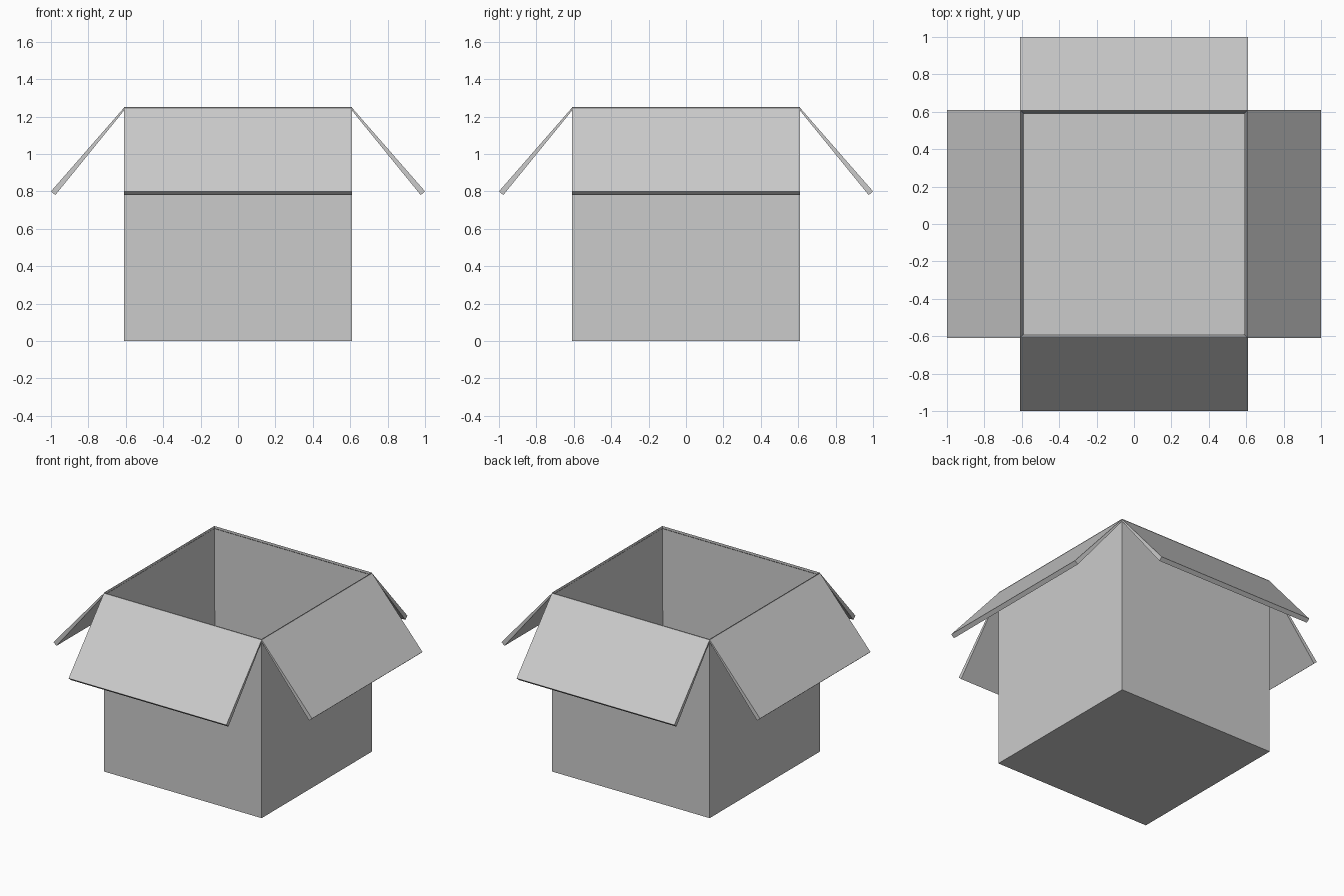
import bpy, bmesh
from math import pi
from mathutils import Matrix

if "Cube" in bpy.data.objects:
    bpy.data.objects.remove(bpy.data.objects["Cube"])

HALF, HEIGHT, WALL = 0.61, 1.25, 0.03


def make_object(name, bm):
    bmesh.ops.recalc_face_normals(bm, faces=bm.faces[:])
    mesh = bpy.data.meshes.new(name)
    bm.to_mesh(mesh)
    bm.free()
    obj = bpy.data.objects.new(name, mesh)
    bpy.context.collection.objects.link(obj)
    return obj


# Open box body: inset the top face and push it down to the floor
bm = bmesh.new()
bmesh.ops.create_cube(bm, size=1)
bmesh.ops.scale(bm, vec=(2 * HALF, 2 * HALF, HEIGHT), verts=bm.verts[:])
bmesh.ops.translate(bm, vec=(0, 0, HEIGHT / 2), verts=bm.verts[:])
top = max(bm.faces, key=lambda f: f.calc_center_median().z)
bmesh.ops.inset_region(bm, faces=[top], thickness=WALL)
for v in top.verts:
    v.co.z = WALL
make_object("box_body", bm)

# Flaps: tapered side profile, thin at the fold, extruded along the box edge
profile = [(HALF - 0.003, HEIGHT), (1.0, 0.80), (0.977, 0.78), (HALF - 0.003, HEIGHT - 0.015)]
for i, side in enumerate(("right", "back", "left", "front")):
    bm = bmesh.new()
    face = bm.faces.new([bm.verts.new((x, -HALF, z)) for x, z in profile])
    ext = bmesh.ops.extrude_face_region(bm, geom=[face])
    moved = [g for g in ext["geom"] if isinstance(g, bmesh.types.BMVert)]
    bmesh.ops.translate(bm, vec=(0, 2 * HALF, 0), verts=moved)
    bmesh.ops.rotate(bm, cent=(0, 0, 0), matrix=Matrix.Rotation(i * pi / 2, 3, 'Z'), verts=bm.verts[:])
    make_object(side + "_flap", bm)
